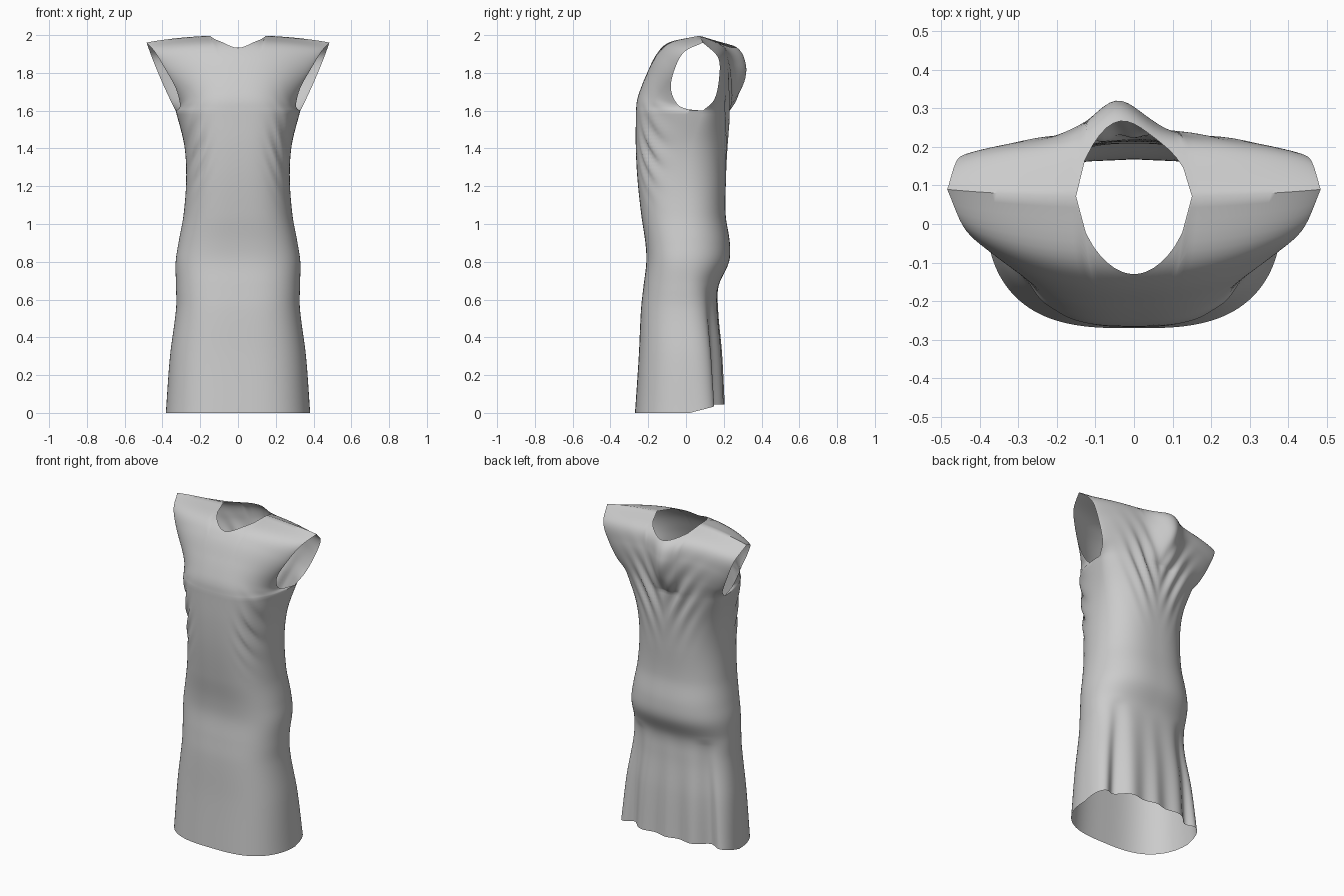
import bpy, bmesh, math

if "Cube" in bpy.data.objects:
    bpy.data.objects.remove(bpy.data.objects["Cube"])

COLS, BODY_ROWS, TOP_ROWS = 80, 80, 36
NECK = 0.31          # neck half width as a fraction of the shoulder half width


def smooth(rows, k):
    """Smooth interpolation through rows of (key, values...)."""
    n = len(rows)
    i = 0
    while i < n - 2 and k > rows[i + 1][0]:
        i += 1
    a, b = rows[i], rows[i + 1]
    p, q = rows[max(i - 1, 0)], rows[min(i + 2, n - 1)]
    h = b[0] - a[0]
    s = (k - a[0]) / h
    out = []
    for j in range(1, len(a)):
        m0 = (b[j] - p[j]) / (b[0] - p[0]) * h
        m1 = (q[j] - a[j]) / (q[0] - a[0]) * h
        out.append((2*s**3 - 3*s*s + 1)*a[j] + (s**3 - 2*s*s + s)*m0
                   + (3*s*s - 2*s**3)*b[j] + (s**3 - s*s)*m1)
    return out


def bell(x, c, w):
    return math.exp(-((x - c) / w) ** 2)


# Body rings: z, half width, side y, front y, back y
BODY = [(0, .382, .02, -.27, .195), (.3, .36, .01, -.25, .185),
        (.55, .328, 0, -.238, .168), (.67, .328, 0, -.225, .172),
        (.8, .33, 0, -.21, .228), (.9, .315, 0, -.215, .232),
        (1.05, .288, 0, -.237, .21), (1.25, .274, .0, -.258, .212),
        (1.42, .285, .03, -.266, .218), (1.6, .33, .09, -.265, .225)]
# Upper panels: t, armhole x y z, centre y z
FRONT = [(0, .33, .09, 1.6, -.265, 1.6), (.15, .312, .0, 1.61, -.26, 1.65),
         (.3, .308, -.05, 1.64, -.246, 1.70), (.5, .33, -.08, 1.72, -.21, 1.79),
         (.7, .385, -.06, 1.82, -.155, 1.90), (.85, .44, -.01, 1.91, -.085, 1.965),
         (1, .484, .09, 1.96, .07, 2.0)]
BACK = [(0, .33, .09, 1.6, .225, 1.6), (.25, .36, .15, 1.66, .235, 1.72),
        (.5, .41, .175, 1.77, .235, 1.84), (.75, .455, .17, 1.88, .20, 1.94),
        (1, .484, .09, 1.96, .07, 2.0)]


def folds(f, z, front):
    """Outward drape displacement."""
    u = abs(f)
    if front:
        w = bell(u, .8, .2) * bell(z, 1.4, .17)
        return .012 * w * math.sin(48 * (z + .55 * u))
    d = .012 * bell(u, .35, .3) * bell(z, 1.6, .2) * math.sin(30 * (z - .75 * u))
    low = max(0, 1 - z / .68)
    d -= .05 * bell(u, .7, .13) * low ** .6
    return d + .01 * math.cos(14 * f) * low * (1 - u)


def body_point(f, z, front):
    w, ys, yf, yb = smooth(BODY, z)
    low = max(0, 1 - z / .7)
    a, b = (3, .45) if front else (2.6 + 2 * low, .47 - .14 * low)
    g = max(0, 1 - abs(f) ** a) ** b
    s = -1 if front else 1
    y = ys + ((yf if front else yb) - ys) * g + s * folds(f, z, front) * min(1, g * 2)
    lift = 0 if front else .045 * g * max(0, 1 - z / .5)
    return (w * f, y, z + lift)


def top_end(f, front):
    """Where each column stops: neckline or shoulder seam."""
    s = abs(f) / NECK
    if s >= .999:
        return 1
    dip = math.sqrt(1 - s * s)
    if not front:
        return 1 - .27 * dip
    target, lo, hi = .07 - .2 * dip, 0, 1
    for _ in range(30):
        m = (lo + hi) / 2
        lo, hi = (m, hi) if smooth(FRONT, m)[3] < target else (lo, m)
    return lo


def top_point(f, t, front):
    x, ye, ze, yc, zc = smooth(FRONT if front else BACK, t)
    a0, b0 = (3, .45) if front else (2.6, .47)
    g = max(0, 1 - abs(f) ** (a0 + (2 - a0) * t)) ** (b0 + (.9 - b0) * t)
    z = ze + (zc - ze) * g
    s = -1 if front else 1
    y = ye + (yc - ye) * g + s * folds(f, z, front) * min(1, g * 2) * (1 - t)
    if not front:
        y += .33 * t * (1 - t) * bell(f, -.1, .22)     # loose back neck
    return (x * f, y, z)


# Columns, snapped so that one lands on each neck corner
kn = round(math.asin(NECK) / (math.pi / 2) * COLS / 2)
columns = []
for i in range(-COLS // 2, COLS // 2 + 1):
    f = math.sin(i / (COLS / 2) * math.pi / 2)
    columns.append(math.copysign(NECK, i) if abs(i) == kn else f)

# Front and back panels, welded at the side and shoulder seams
bm = bmesh.new()
for front in (True, False):
    grid = []
    for f in columns:
        col = [body_point(f, 1.6 * r / BODY_ROWS, front) for r in range(BODY_ROWS)]
        end = top_end(f, front)
        col += [top_point(f, end * r / TOP_ROWS, front) for r in range(TOP_ROWS + 1)]
        grid.append([bm.verts.new(p) for p in col])
    for c0, c1 in zip(grid, grid[1:]):
        for r in range(len(c0) - 1):
            quad = (c0[r], c1[r], c1[r + 1], c0[r + 1])
            bm.faces.new(quad if front else quad[::-1])
bmesh.ops.remove_doubles(bm, verts=bm.verts, dist=.0004)
bmesh.ops.recalc_face_normals(bm, faces=bm.faces)

mesh = bpy.data.meshes.new("dress")
bm.to_mesh(mesh)
bm.free()
dress = bpy.data.objects.new("dress", mesh)
bpy.context.collection.objects.link(dress)
bpy.context.view_layer.objects.active = dress
dress.select_set(True)
bpy.ops.object.shade_smooth_by_angle(angle=math.radians(50))
